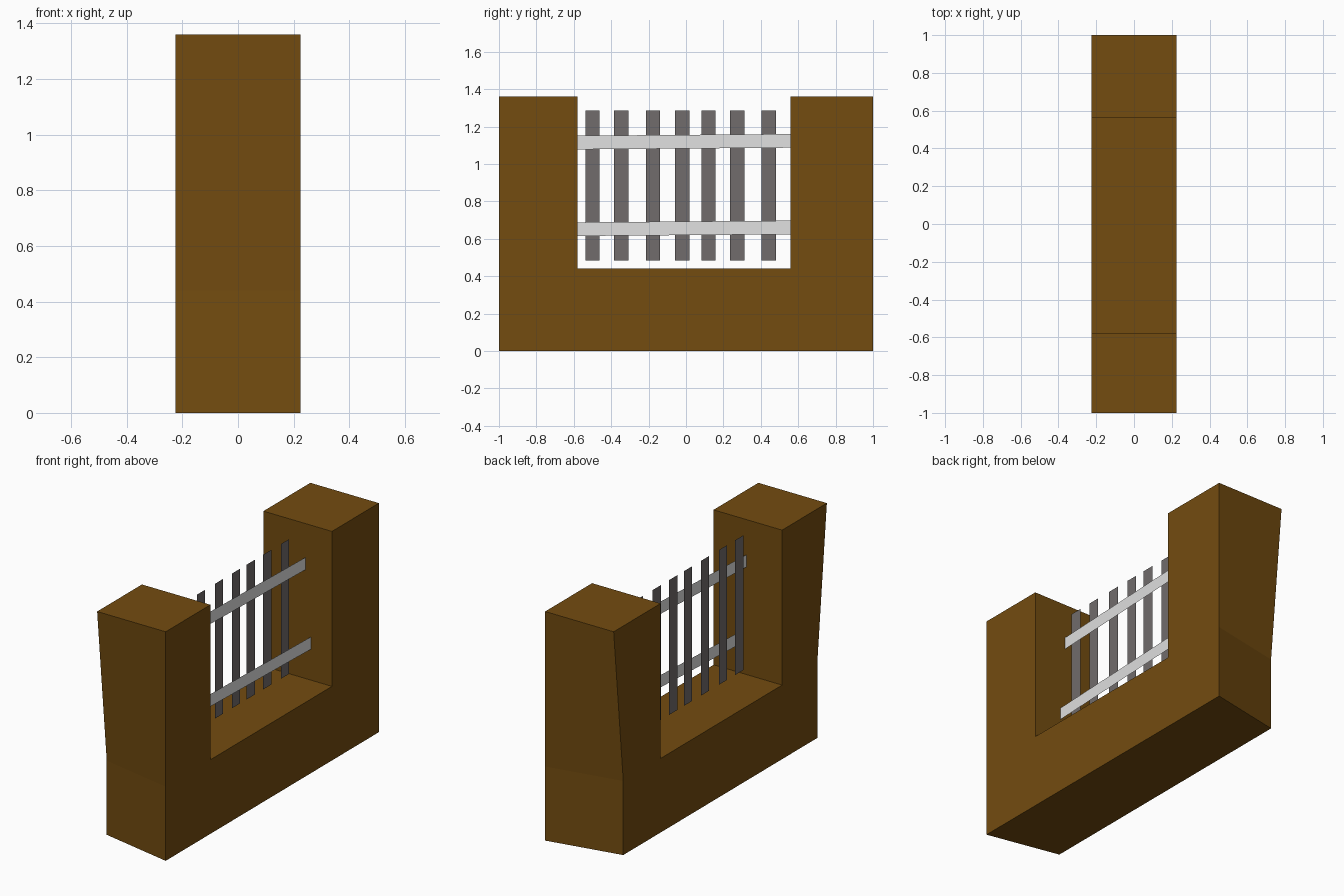
import bpy
import bmesh

cube = bpy.data.objects.get("Cube")
if cube:
    bpy.data.objects.remove(cube, do_unlink=True)


def material(name, color):
    mat = bpy.data.materials.new(name)
    mat.use_nodes = True
    mat.diffuse_color = (*color, 1)
    bsdf = mat.node_tree.nodes["Principled BSDF"]
    bsdf.inputs["Base Color"].default_value = (*color, 1)
    bsdf.inputs["Roughness"].default_value = 0.8
    return mat


def add_object(name, bm, mat):
    mesh = bpy.data.meshes.new(name)
    bm.to_mesh(mesh)
    bm.free()
    mesh.materials.append(mat)
    obj = bpy.data.objects.new(name, mesh)
    bpy.context.collection.objects.link(obj)
    return obj


def board(name, corners, mat):
    """Flat sheet board through four corners."""
    bm = bmesh.new()
    bm.faces.new([bm.verts.new(c) for c in corners])
    add_object(name, bm, mat)


brown = material("earth brown", (0.172, 0.072, 0.005))
dark_grey = material("picket grey", (0.165, 0.15, 0.15))
light_grey = material("rail grey", (0.75, 0.75, 0.75))

# Wall: U-shaped side profile pushed across the width
HALF, LEDGE, TOP = 0.225, 0.44, 1.36
GAP_FRONT, GAP_BACK = -0.58, 0.56
profile = [(-1, 0), (1, 0), (1, LEDGE), (1, TOP), (GAP_BACK, TOP),
           (GAP_BACK, LEDGE), (GAP_FRONT, LEDGE), (GAP_FRONT, TOP),
           (-1, TOP), (-1, LEDGE)]
bm = bmesh.new()
face = bm.faces.new([bm.verts.new((HALF, y, z)) for y, z in profile])
result = bmesh.ops.extrude_face_region(bm, geom=[face], use_keep_orig=True)
for v in result["geom"]:
    if isinstance(v, bmesh.types.BMVert):
        v.co.x = -HALF
        # The base is shorter on this side, so the ends lean outward
        if abs(v.co.y) > 0.9 and v.co.z < LEDGE + 0.01:
            v.co.y *= 0.91
bmesh.ops.recalc_face_normals(bm, faces=bm.faces)
add_object("wall", bm, brown)

# Upright pickets
for i, y in enumerate((-0.50, -0.346, -0.177, -0.02, 0.12, 0.274, 0.442)):
    a, b = y - 0.038, y + 0.038
    board(f"picket_{i + 1}",
          [(0, a, 0.485), (0, b, 0.485), (0, b, 1.285), (0, a, 1.285)],
          dark_grey)

# Rails, slightly skewed across the gap
for name, x, z in (("upper_rail", 0.01, 1.078), ("lower_rail", 0.045, 0.615)):
    x2, z2 = x + 0.042, z + 0.009
    board(name, [(x, GAP_FRONT, z), (x2, GAP_BACK, z2),
                 (x2, GAP_BACK, z2 + 0.073), (x, GAP_FRONT, z + 0.073)],
          light_grey)
